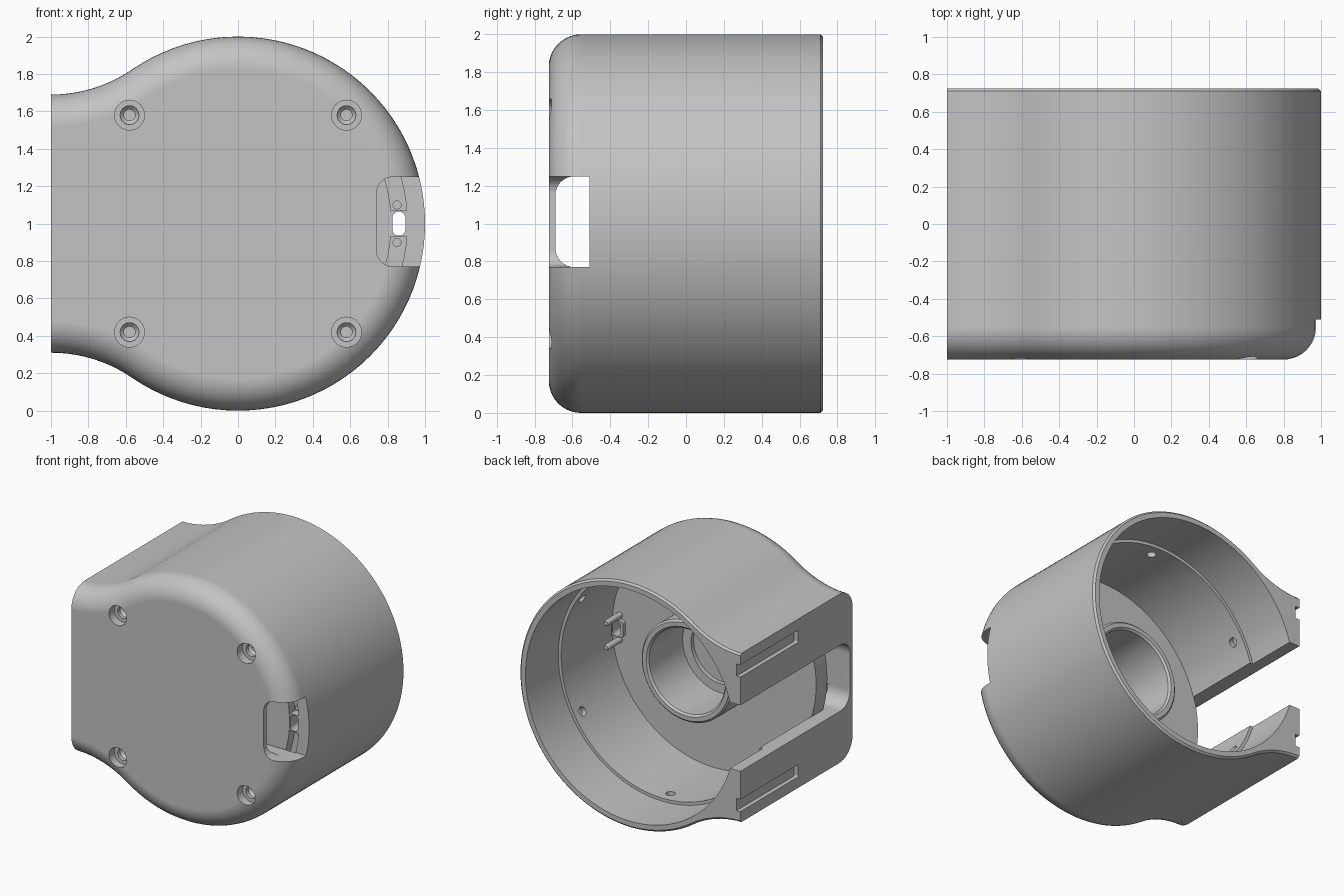
import bpy, bmesh, math
from mathutils import Vector

if "Cube" in bpy.data.objects:
    bpy.data.objects.remove(bpy.data.objects["Cube"], do_unlink=True)

grey = bpy.data.materials.new("plain grey")
grey.use_nodes = True
colour = (0.55, 0.55, 0.55, 1)
grey.diffuse_color = colour
grey.node_tree.nodes["Principled BSDF"].inputs["Base Color"].default_value = colour


def loft(name, rings):
    """Solid skinned through rings of equal length, capped at both ends."""
    bm = bmesh.new()
    loops = [[bm.verts.new(p) for p in ring] for ring in rings]
    n = len(loops[0])
    for a, b in zip(loops, loops[1:]):
        for i in range(n):
            j = (i + 1) % n
            bm.faces.new((a[i], a[j], b[j], b[i]))
    bm.faces.new(loops[0])
    bm.faces.new(loops[-1])
    bmesh.ops.recalc_face_normals(bm, faces=bm.faces)
    mesh = bpy.data.meshes.new(name)
    bm.to_mesh(mesh)
    bm.free()
    mesh.materials.append(grey)
    ob = bpy.data.objects.new(name, mesh)
    bpy.context.collection.objects.link(ob)
    return ob


def lathe(name, centre, steps, axis=(0, 1, 0), n=48):
    """Solid of revolution; steps are (radius, distance along axis)."""
    turn = Vector((0, 1, 0)).rotation_difference(Vector(axis))
    rings = []
    for r, h in steps:
        angles = [math.tau * i / n for i in range(n)]
        rings.append([Vector(centre) + turn @ Vector((r * math.cos(t), h, r * math.sin(t)))
                      for t in angles])
    return loft(name, rings)


def slab(name, u0, u1, z0, z1, radius, along, a, b):
    """Block extruded along x or y, with the two corners on the u0 side rounded."""
    pts = [(u1, z0), (u1, z1)]
    for cz, start in ((z1 - radius, 90), (z0 + radius, 180)):
        for k in range(9):
            t = math.radians(start + 90 * k / 8)
            pts.append((u0 + radius + radius * math.cos(t), cz + radius * math.sin(t)))
    place = (lambda u, z, d: (d, u, z)) if along == "x" else (lambda u, z, d: (u, d, z))
    return loft(name, [[place(u, z, d) for u, z in pts] for d in (a, b)])


def cut(target, cutter):
    mod = target.modifiers.new("cut", "BOOLEAN")
    mod.operation, mod.solver, mod.object = "DIFFERENCE", "EXACT", cutter
    bpy.context.view_layer.objects.active = target
    bpy.ops.object.modifier_apply(modifier=mod.name)
    bpy.data.objects.remove(cutter, do_unlink=True)


def outline(inset, y):
    """Round body blending through concave arcs into a flat-ended neck."""
    r, neck = 1 - inset, 0.768 + inset
    centre_z = 0.69 + 0.768
    tangent = math.atan2(centre_z, -1)
    upper = []
    for k in range(37):
        t = tangent * k / 36
        upper.append((r * math.cos(t), r * math.sin(t)))
    sweep = tangent - math.pi / 2
    for k in range(1, 11):
        t = tangent - math.pi - sweep * k / 10
        upper.append((-1 + neck * math.cos(t), centre_z + neck * math.sin(t)))
    lower = [(x, -z) for x, z in reversed(upper[1:])]
    return [(x, y, 1 + z) for x, z in upper + lower]


# Housing with rounded front edge and lightly chamfered rear edge
FRONT, BACK, FILLET = -0.725, 0.725, 0.17
rings = []
for k in range(11):
    t = math.pi / 2 * k / 10
    rings.append(outline(FILLET * (1 - math.sin(t)), FRONT + FILLET * (1 - math.cos(t))))
rings += [outline(0, BACK - 0.015), outline(0.015, BACK)]
housing = loft("housing", rings)

# Main cavity with an inner ledge
cut(housing, lathe("cavity", (0, 0, 1),
                   [(0.92, -0.515), (0.92, 0.3), (0.945, 0.3), (0.945, 0.9)], n=96))

# Neck opening, cross tunnel and side pocket
cut(housing, slab("neck_opening", -0.69, 1, 0.73, 1.27, 0.12, "x", -1.2, -0.8))
cut(housing, slab("tunnel", -0.69, -0.505, 0.77, 1.25, 0.1, "x", -0.95, 0.9))
cut(housing, slab("pocket", 0.74, 1.2, 0.77, 1.25, 0.09, "y", -1, -0.51))

# Stepped screw holes in the front
for x in (-0.58, 0.58):
    for z in (0.42, 1.58):
        cut(housing, lathe("screw_hole", (x, FRONT, z),
                           [(0.08, -0.1), (0.08, 0.07), (0.05, 0.07), (0.05, 0.1),
                            (0.03, 0.12), (0.03, 0.18)], n=32))

# Blind holes around the inner wall
for k in range(6):
    t = math.radians(30 + 60 * k)
    cut(housing, lathe("wall_hole", (0, 0.2, 1), [(0.036, 0.8), (0.036, 0.96)],
                       (math.cos(t), 0, math.sin(t)), 20))

# Grooves in the neck end faces
for z in (0.4, 1.5):
    cut(housing, slab("groove", -0.02, 1, z, z + 0.1, 0.01, "x", -1.2, -0.965))

# Inner floor with front ring groove and central bearing tube
FLOOR = -0.36
bearing_floor = lathe("bearing_floor", (0, 0, 1),
                      [(0.82, -0.505), (0.82, -0.43), (0.905, -0.43), (0.905, -0.505),
                       (0.925, -0.505), (0.925, FLOOR), (0.41, FLOOR), (0.41, -0.015),
                       (0.395, 0), (0.36, 0), (0.345, -0.015), (0.345, -0.45),
                       (0.27, -0.45), (0.27, -0.485)], n=96)

# Connector pad with its slot, cut through pad and floor
pad = slab("connector_pad", 0.8, 0.907, 0.93, 1.07, 0.03, "y", -0.5, FLOOR + 0.03)
for part in (bearing_floor, pad):
    slot = []
    for i in range(24):
        t = math.tau * (i + 0.5) / 24
        shift = math.copysign(0.03, math.sin(t))
        slot.append((0.86 + 0.035 * math.cos(t), 1 + shift + 0.035 * math.sin(t)))
    cut(part, loft("connector_slot", [[(x, y, z) for x, z in slot] for y in (-0.6, -0.2)]))

# Locating pins beside the connector slot
pins = [lathe(name, (0.85, 0, z), [(0.024, -0.44), (0.024, -0.19), (0.018, -0.18)], n=20)
        for name, z in (("lower_pin", 0.9), ("upper_pin", 1.1))]

# Smooth shading with crisp edges
for ob in [housing, bearing_floor, pad] + pins:
    bpy.ops.object.select_all(action="DESELECT")
    ob.select_set(True)
    bpy.context.view_layer.objects.active = ob
    bpy.ops.object.shade_smooth_by_angle(angle=math.radians(30))
    weighted = ob.modifiers.new("weighted normals", "WEIGHTED_NORMAL")
    weighted.keep_sharp = True
